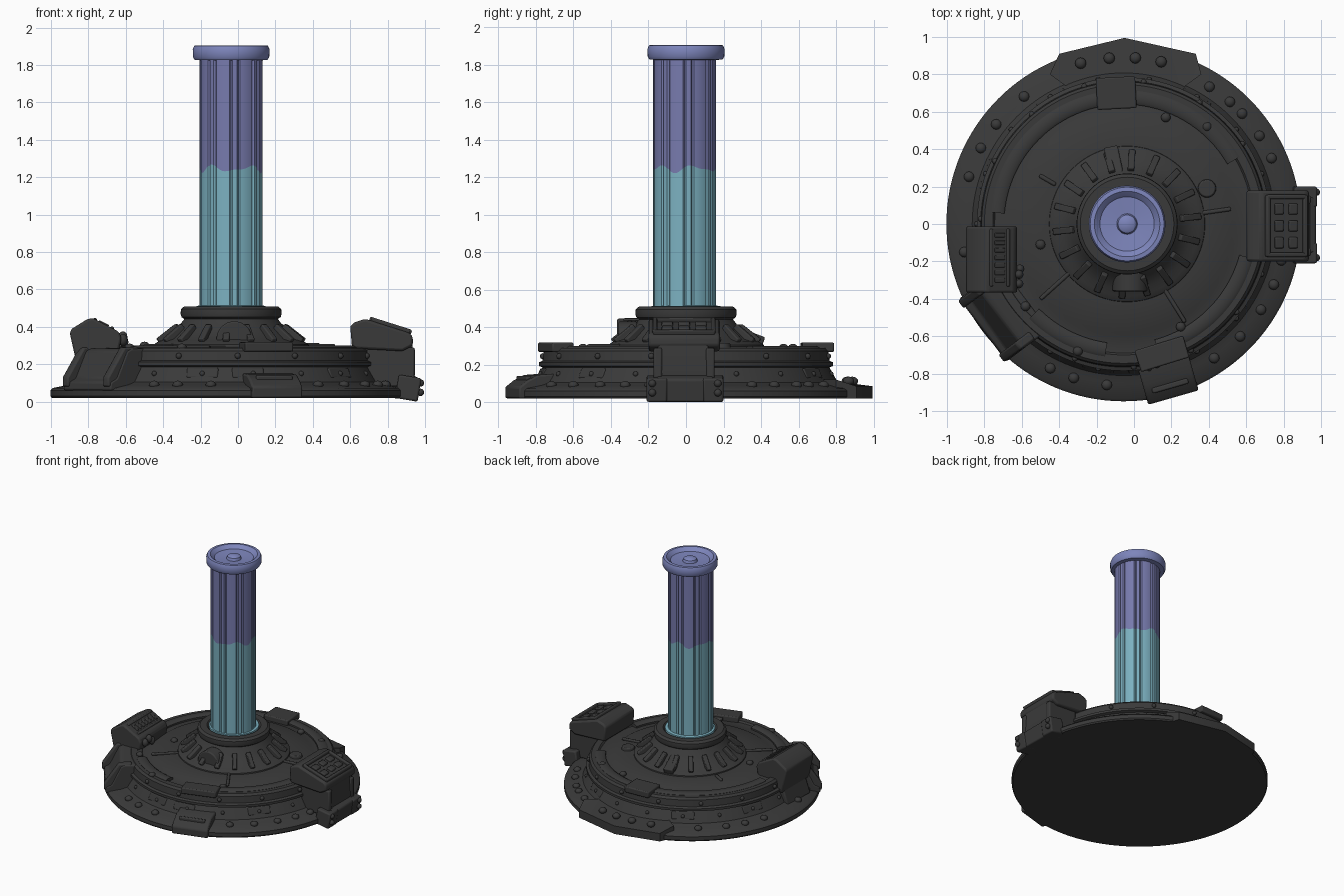
import bpy, bmesh, math
from mathutils import Matrix, Vector

if "Cube" in bpy.data.objects:
    bpy.data.objects.remove(bpy.data.objects["Cube"])

def mat(name, col):
    m = bpy.data.materials.new(name)
    m.diffuse_color = (*col, 1)
    m.use_nodes = True
    m.node_tree.nodes["Principled BSDF"].inputs["Base Color"].default_value = m.diffuse_color
    return m

DARK = mat("dark metal", (0.042, 0.042, 0.042))
VIOLET = mat("violet glass", (0.185, 0.195, 0.42))
CAPBLUE = mat("cap blue", (0.205, 0.235, 0.50))
TEAL = mat("teal fluid", (0.20, 0.44, 0.53))
CX = -0.055          # base centre
TX = -0.037          # tube centre

def finish(name, bm, mats=(DARK,), bevel=0, angle=35):
    bmesh.ops.remove_doubles(bm, verts=bm.verts, dist=1e-5)
    bmesh.ops.recalc_face_normals(bm, faces=bm.faces)
    me = bpy.data.meshes.new(name)
    bm.to_mesh(me)
    bm.free()
    ob = bpy.data.objects.new(name, me)
    bpy.context.collection.objects.link(ob)
    for m in mats:
        me.materials.append(m)
    if bevel:
        b = ob.modifiers.new("bevel", 'BEVEL')
        b.width, b.segments, b.limit_method = bevel, 2, 'ANGLE'
    bpy.ops.object.select_all(action='DESELECT')
    bpy.context.view_layer.objects.active = ob
    ob.select_set(True)
    bpy.ops.object.shade_smooth_by_angle(angle=math.radians(angle))
    return ob

def lathe(name, prof, cx, m=DARK, n=96, a0=0, a1=360, closed=False):
    """Revolve (radius, z) points; closed profile + partial angle gives a capped arc."""
    bm = bmesh.new()
    full = a1 - a0 >= 360
    rings = []
    for i in range(n if full else n + 1):
        a = math.radians(a0 + (a1 - a0) * i / n)
        rings.append([bm.verts.new((cx + r * math.cos(a), r * math.sin(a), z)) for r, z in prof])
    k = len(prof)
    for i in range(n):
        p, q = rings[i], rings[(i + 1) % len(rings)]
        for j in range(k if closed else k - 1):
            bm.faces.new((p[j], q[j], q[(j + 1) % k], p[(j + 1) % k]))
    if not full:
        bm.faces.new(rings[0])
        bm.faces.new(rings[-1])
    return finish(name, bm, (m,))

def box(name, size, loc, rz=0, ry=0, bevel=0.008):
    bm = bmesh.new()
    M = (Matrix.Translation(loc) @ Matrix.Rotation(math.radians(rz), 4, 'Z')
         @ Matrix.Rotation(math.radians(ry), 4, 'Y') @ Matrix.Diagonal((*size, 1)))
    bmesh.ops.create_cube(bm, size=1, matrix=M)
    return finish(name, bm, bevel=bevel)

def prism(name, prof, w, loc=(0, 0, 0), rz=0, bevel=0.01):
    """Extrude an (x, z) outline by w along y, then turn about z."""
    bm = bmesh.new()
    f = bm.faces.new([bm.verts.new((x, -w / 2, z)) for x, z in prof])
    ext = bmesh.ops.extrude_face_region(bm, geom=[f])
    bmesh.ops.translate(bm, vec=(0, w, 0), verts=[g for g in ext['geom'] if isinstance(g, bmesh.types.BMVert)])
    bmesh.ops.transform(bm, matrix=Matrix.Translation(loc) @ Matrix.Rotation(math.radians(rz), 4, 'Z'), verts=bm.verts)
    return finish(name, bm, bevel=bevel)

def domes(name, pts, r, flat=0.8):
    bm = bmesh.new()
    for p in pts:
        bmesh.ops.create_uvsphere(bm, u_segments=12, v_segments=8, radius=r,
                                  matrix=Matrix.Translation(p) @ Matrix.Diagonal((1, 1, flat, 1)))
    return finish(name, bm, angle=60)

def polar(r, a, z, cx=CX):
    return (cx + r * math.cos(math.radians(a)), r * math.sin(math.radians(a)), z)

# Stepped round base
lathe("base", [(0, 0.02), (0.94, 0.02), (0.948, 0.03), (0.948, 0.06), (0.935, 0.073), (0.85, 0.09),
               (0.81, 0.105), (0.765, 0.185), (0.785, 0.193), (0.785, 0.212), (0.765, 0.22),
               (0.76, 0.272), (0.745, 0.288), (0.70, 0.288), (0.69, 0.275), (0.60, 0.278),
               (0.58, 0.29), (0.40, 0.297), (0, 0.297)], CX, n=128)

# Conical collar holding the tube
lathe("collar", [(0.42, 0.28), (0.415, 0.305), (0.385, 0.325), (0.35, 0.335), (0.29, 0.39), (0.25, 0.442),
                 (0.265, 0.452), (0.27, 0.47), (0.268, 0.495), (0.25, 0.51), (0.20, 0.51), (0.18, 0.49),
                 (0.15, 0.49)], TX)
for i in range(18):
    a = i * 20 + 6
    box("collar_rib", (0.13, 0.035, 0.05), polar(0.335, a, 0.357, TX), a, 38, 0.006)
box("collar_large_rib", (0.16, 0.075, 0.06), polar(0.34, 102, 0.345, TX), 102, 20)
bm = bmesh.new()
bmesh.ops.create_cone(bm, cap_ends=True, segments=32, radius1=0.095, radius2=0.095, depth=0.10,
                      matrix=Matrix.Translation((-0.02, -0.31, 0.335)) @ Matrix.Rotation(math.pi / 2, 4, 'X'))
finish("collar_hatch", bm, bevel=0.008)

# Grooved tube with a wavy fluid line
bm = bmesh.new()
N = 128
rings = [[], [], []]
for i in range(N):
    a = 2 * math.pi * i / N
    r = 0.159 if i % 16 in (0, 5) else 0.168
    wave = 1.245 + 0.015 * math.sin(5 * a) + 0.009 * math.sin(8 * a + 1)
    for ring, z in zip(rings, (0.485, wave, 1.84)):
        ring.append(bm.verts.new((TX + r * math.cos(a), -0.007 + r * math.sin(a), z)))
for k in range(2):
    for i in range(N):
        j = (i + 1) % N
        bm.faces.new((rings[k][i], rings[k][j], rings[k + 1][j], rings[k + 1][i])).material_index = k
finish("tube", bm, (TEAL, VIOLET))
lathe("tube_foot_ring", [(0.16, 0.485), (0.185, 0.485), (0.185, 0.512), (0.16, 0.515)], TX, TEAL)

# Dished cap with centre knob
lathe("tube_cap", [(0, 1.83), (0.165, 1.825), (0.195, 1.828), (0.204, 1.842), (0.205, 1.885), (0.197, 1.903),
                   (0.175, 1.905), (0.155, 1.888), (0.145, 1.878), (0.055, 1.87), (0.048, 1.89), (0.03, 1.9),
                   (0, 1.903)], TX, CAPBLUE)

# Rivets on the flange and on the tier wall
angs = [58, 49, 43, 33, 24, -13, -22, -32, -44, -56, -70, -77, -96, -108, -117, 128, 142, 152, 163, 190, 203]
domes("flange_rivets", [polar(0.865, a, 0.09) for a in angs], 0.028)
domes("back_pad_rivets", [polar(0.89, a, 0.112) for a in (105, 95, 86, 77)], 0.03)
domes("wall_rivets", [polar(0.765, a, 0.245) for a in range(10, 360, 24)], 0.016, 1)
domes("lower_wall_rivets", [polar(0.785, a, 0.15) for a in range(0, 360, 20)], 0.014, 1)

# Back pad with pointed outline
bm = bmesh.new()
out = [(-0.40, 0.91), (-0.05, 0.995), (0.33, 0.91), (0.36, 0.80), (0.25, 0.72), (-0.34, 0.72), (-0.45, 0.80)]
lo = [bm.verts.new((x, y, 0.02)) for x, y in out]
hi = [bm.verts.new((x, y, 0.085 if y > 0.9 else 0.12)) for x, y in out]
bm.faces.new(lo)
bm.faces.new(hi)
for i in range(7):
    j = (i + 1) % 7
    bm.faces.new((lo[i], lo[j], hi[j], hi[i]))
bmesh.ops.triangulate(bm, faces=[f for f in bm.faces if len(f.verts) > 4])
finish("back_pad", bm)

# Front step and front-left wedge
prism("front_step", [(0.72, 0.02), (0.965, 0.02), (0.965, 0.08), (0.92, 0.115), (0.86, 0.145), (0.72, 0.155)],
      0.28, (CX, 0, 0), -74)
box("front_step_lip", (0.03, 0.20, 0.03), polar(0.90, -74, 0.125), -74)
prism("left_wedge", [(0.66, 0.06), (0.945, 0.06), (0.94, 0.105), (0.90, 0.125), (0.83, 0.27), (0.80, 0.285), (0.66, 0.285)],
      0.42, (CX, 0, 0), 217)
for s in (-1, 1):
    prism("wedge_rib", [(0.75, 0.08), (0.955, 0.08), (0.955, 0.13), (0.845, 0.29), (0.75, 0.295)], 0.05,
          (CX - s * 0.18 * math.sin(math.radians(217)), s * 0.18 * math.cos(math.radians(217)), 0), 217)

# Raised arcs, plates, pipes and caps on the top deck
for a0, a1 in ((30, 175), (-75, -15), (225, 262)):
    lathe("deck_arc", [(0.64, 0.27), (0.64, 0.29), (0.655, 0.30), (0.70, 0.30), (0.715, 0.29), (0.715, 0.27)],
          CX, n=40, a0=a0, a1=a1, closed=True)
box("back_plate", (0.21, 0.17, 0.05), (-0.095, 0.70, 0.293), 3)
box("front_plate", (0.27, 0.12, 0.05), (0.15, -0.695, 0.293), 17)
for a, r0, r1 in ((8, 0.38, 0.58), (-58, 0.38, 0.62), (222, 0.36, 0.60), (150, 0.42, 0.52)):
    box("deck_pipe", (r1 - r0, 0.022, 0.022), polar((r0 + r1) / 2, a, 0.298), a)
bm = bmesh.new()
bmesh.ops.create_cone(bm, cap_ends=True, segments=24, radius1=0.052, radius2=0.045, depth=0.04,
                      matrix=Matrix.Translation((0.39, 0.19, 0.295)))
finish("deck_cap", bm, bevel=0.006)
domes("deck_studs", [(0.39, 0.52, 0.29), (0.17, 0.57, 0.29), (-0.50, -0.11, 0.3), (-0.58, -0.44, 0.29),
                     (-0.30, -0.68, 0.29), (0.25, -0.55, 0.29)], 0.026)
for a in (-100, -82, -40, 60, 120, 160):
    box("wall_panel", (0.03, 0.17, 0.06), polar(0.77, a, 0.15), a, -25)

# Right control console: foot, leg and sloped head
prism("console_leg", [(0.62, 0.08), (0.93, 0.08), (0.94, 0.16), (0.93, 0.33), (0.63, 0.33)], 0.27, (0, -0.015, 0))
prism("console_head", [(0.61, 0.285), (0.60, 0.405), (0.625, 0.425), (0.68, 0.443), (0.92, 0.367), (0.935, 0.345),
                       (0.935, 0.30), (0.88, 0.27)], 0.38, (0, -0.01, 0), bevel=0.015)
prism("console_foot", [(0.70, 0.03), (0.88, 0.015), (0.955, 0.0), (0.975, 0.12), (0.93, 0.145), (0.70, 0.15)],
      0.30, (0, -0.005, 0))
for s in (-1, 1):
    prism("console_foot_side", [(0.84, 0.02), (0.96, 0.0), (0.98, 0.125), (0.86, 0.145)], 0.11, (0, -0.005 + s * 0.15, 0))
    prism("console_strut", [(0.69, 0.08), (0.90, 0.08), (0.945, 0.13), (0.945, 0.29), (0.69, 0.29)], 0.045,
          (0, -0.01 + s * 0.14, 0))
    box("console_frame_side", (0.22, 0.025, 0.03), (0.815, -0.01 + s * 0.155, 0.405), 0, 17.6)
domes("console_bolts", [(0.975, y, z) for y in (-0.18, 0.17) for z in (0.05, 0.10)], 0.02, 1)
for x, z in ((0.715, 0.437), (0.915, 0.373)):
    box("console_frame_end", (0.025, 0.33, 0.03), (x, -0.01, z), 0, 17.6)
for x, z in ((0.775, 0.415), (0.85, 0.391)):
    for y in (-0.10, -0.01, 0.08):
        box("console_button", (0.05, 0.06, 0.025), (x, y, z), 0, 17.6)

# Left control console
prism("left_console", [(-0.87, 0.18), (-0.912, 0.37), (-0.90, 0.39), (-0.82, 0.44), (-0.79, 0.448), (-0.65, 0.375),
                       (-0.635, 0.34), (-0.65, 0.27), (-0.75, 0.2)], 0.355, (0.012, -0.19, 0), 0, 0.012)
prism("left_console_base", [(-0.90, 0.08), (-0.84, 0.25), (-0.66, 0.29), (-0.66, 0.08)], 0.29, (0, -0.18, 0))
for x, z in ((-0.765, 0.435), (-0.675, 0.39)):
    box("left_console_frame", (0.02, 0.31, 0.025), (x, -0.18, z), 0, 27)
for i in range(7):
    box("left_console_slat", (0.06, 0.025, 0.02), (-0.72, -0.06 - i * 0.04, 0.414), 0, 27, 0.004)
domes("left_console_knobs", [(-0.615, -0.27, 0.345), (-0.61, -0.24, 0.32), (-0.615, -0.32, 0.33)], 0.024, 1.3)
